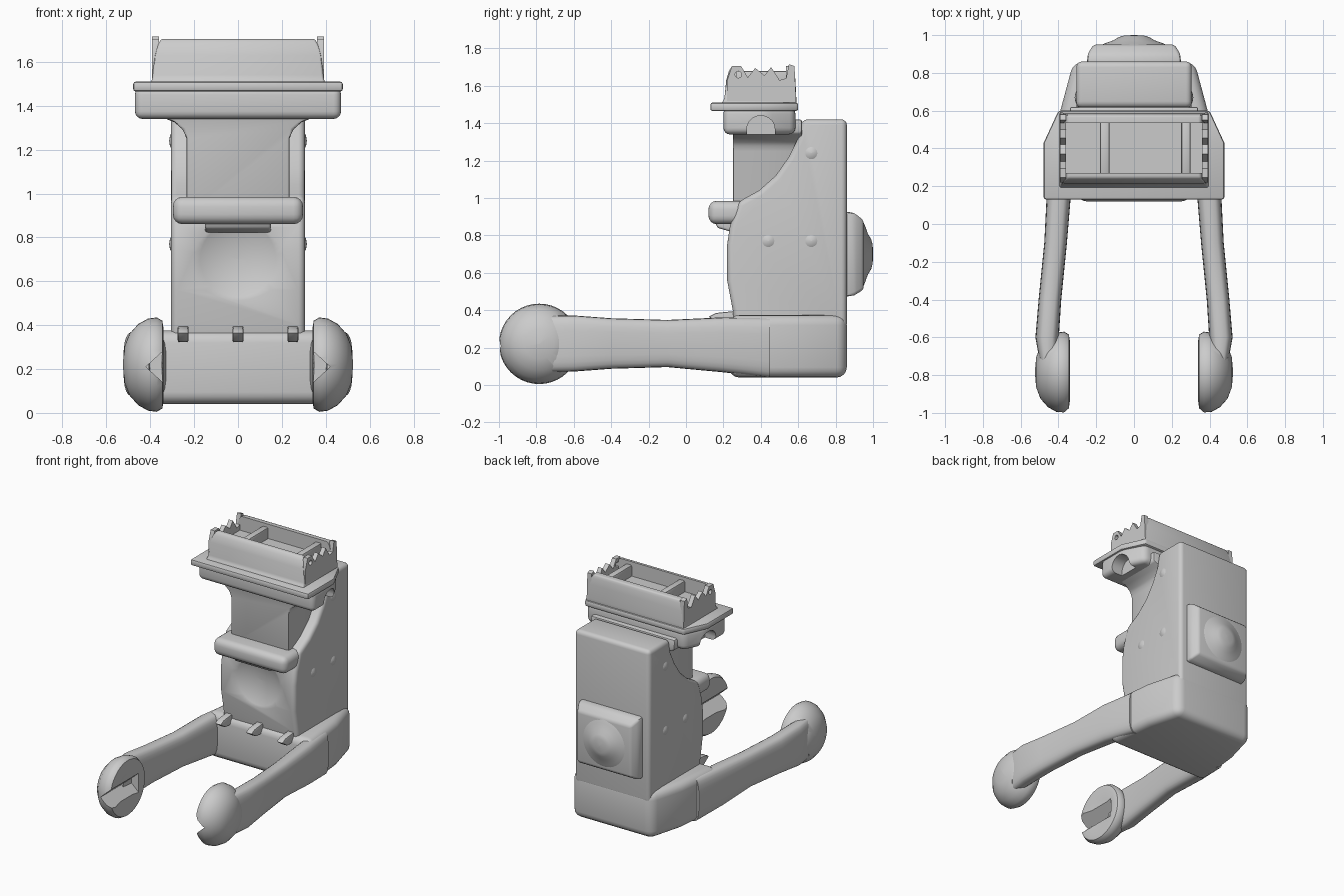
import bpy, bmesh, math
from mathutils import Vector

cube = bpy.data.objects.get("Cube")
if cube:
    bpy.data.objects.remove(cube, do_unlink=True)

grey = bpy.data.materials.new("plain_grey")
grey.use_nodes = True
colour = (0.6, 0.6, 0.6, 1)
grey.diffuse_color = colour
grey.node_tree.nodes["Principled BSDF"].inputs["Base Color"].default_value = colour


def loft(name, rings, closed_ends=True):
    """Skin a list of equal-length point rings."""
    bm = bmesh.new()
    loops = [[bm.verts.new(p) for p in ring] for ring in rings]
    n = len(loops[0])
    for a, b in zip(loops, loops[1:]):
        for i in range(n):
            j = (i + 1) % n
            bm.faces.new((a[i], a[j], b[j], b[i]))
    if closed_ends:
        bm.faces.new(loops[0])
        bm.faces.new(loops[-1])
    bmesh.ops.remove_doubles(bm, verts=bm.verts, dist=0.0001)
    bmesh.ops.recalc_face_normals(bm, faces=bm.faces)
    mesh = bpy.data.meshes.new(name)
    bm.to_mesh(mesh)
    bm.free()
    mesh.materials.append(grey)
    ob = bpy.data.objects.new(name, mesh)
    bpy.context.collection.objects.link(ob)
    return ob


def prism(name, axis, outline, low, high):
    """Extrude a 2D outline along the axis x, y or z."""
    def place(p, d):
        q = list(p)
        q.insert("xyz".index(axis), d)
        return q
    return loft(name, [[place(p, d) for p in outline] for d in (low, high)])


def box(name, x, y, z):
    return prism(name, "z", [(x[0], y[0]), (x[1], y[0]), (x[1], y[1]), (x[0], y[1])], *z)


def lathe(name, profile, y, z, axis="x", steps=40):
    """Revolve (radius, distance) points about a line along x or y."""
    rings = []
    for r, d in profile:
        ring = []
        for i in range(steps):
            t = math.tau * i / steps
            c, s = max(r, 0.0001) * math.cos(t), max(r, 0.0001) * math.sin(t)
            ring.append((d, y + c, z + s) if axis == "x" else (c, d, z + s))
        rings.append(ring)
    return loft(name, rings)


def both(half):
    """Mirror a right-hand outline (x first) to a full outline."""
    return half + [(-x, v) for x, v in reversed(half)]


def finish(ob, bevel=0, cutters=(), mirror=False, segments=4, smooth=40):
    """Bevel, cut and mirror a part, then shade it."""
    if bevel:
        m = ob.modifiers.new("round", "BEVEL")
        m.width, m.segments, m.limit_method = bevel, segments, "ANGLE"
        m.angle_limit = math.radians(25)
    for c in cutters:
        m = ob.modifiers.new("cut", "BOOLEAN")
        m.object, m.operation, m.solver = c, "DIFFERENCE", "EXACT"
        c.hide_render = True
    if mirror:
        ob.modifiers.new("mirror", "MIRROR").use_mirror_merge = False
    bpy.context.view_layer.update()
    mesh = bpy.data.meshes.new_from_object(
        ob.evaluated_get(bpy.context.evaluated_depsgraph_get()))
    ob.modifiers.clear()
    ob.data = mesh
    for c in cutters:
        bpy.data.objects.remove(c, do_unlink=True)
    bpy.ops.object.select_all(action="DESELECT")
    ob.select_set(True)
    bpy.context.view_layer.objects.active = ob
    bpy.ops.object.shade_smooth_by_angle(angle=math.radians(smooth))
    return ob


# Base block, widening towards the arms
base = prism("base", "z", both([(0.32, 0.86), (0.39, 0.6), (0.43, 0.23)]), 0.04, 0.375)
finish(base, 0.055)

# Arms reaching forward: y, centre x, half width, centre z, half height
arm_rings = []
for y, cx, w, cz, h in [(0.45, 0.365, 0.055, 0.2, 0.16), (0.2, 0.395, 0.065, 0.215, 0.147),
                        (-0.1, 0.415, 0.06, 0.222, 0.126), (-0.4, 0.445, 0.06, 0.222, 0.135),
                        (-0.6, 0.46, 0.062, 0.222, 0.15), (-0.75, 0.45, 0.045, 0.22, 0.15)]:
    ring = []
    for i in range(24):
        c, s = math.cos(math.tau * i / 24), math.sin(math.tau * i / 24)
        ring.append((cx + w * math.copysign(abs(c) ** 0.6, c), y,
                     cz + h * math.copysign(abs(s) ** 0.6, s)))
    arm_rings.append(ring)
finish(loft("arms", arm_rings), mirror=True, smooth=50)

# Domed pads with a notch on the inner face and small holes
pad = lathe("arm_pads", [(0, 0.35), (0.1, 0.35), (0.17, 0.34), (0.2, 0.345), (0.215, 0.37),
                         (0.21, 0.41), (0.185, 0.455), (0.14, 0.495), (0.08, 0.518), (0, 0.525)],
            -0.785, 0.22)
notch = prism("notch_cutter", "y", [(0.3, 0.1), (0.42, 0.21), (0.3, 0.32)], -1.1, -0.66)
holes = [lathe("hole_cutter", [(0.032, 0.45), (0.032, 0.6)], -0.68, z, steps=8)
         for z in (0.34, 0.11)]
finish(pad, cutters=[notch] + holes, mirror=True)

# Main column, with a shallow dish in its front
column = prism("column", "x", [(0.86, 0.3), (0.86, 1.42), (0.62, 1.42), (0.6, 1.32), (0.55, 1.22),
                               (0.48, 1.12), (0.39, 1.04), (0.28, 0.98), (0.235, 0.85),
                               (0.22, 0.75), (0.22, 0.56), (0.25, 0.4), (0.26, 0.3)], -0.305, 0.305)
dish = lathe("dish_cutter", [(0.45 * math.sin(math.pi * i / 32), 0.27 - 0.45 + 0.45 * math.cos(math.pi * i / 32))
                             for i in range(33)], 0, 0.7, axis="y", steps=48)
finish(column, 0.03, [dish])

# Small rounded studs on the column sides
for i, (y, z) in enumerate([(0.44, 0.77), (0.67, 0.77), (0.67, 1.24)]):
    stud = lathe(f"side_studs_{i + 1}", [(0.04, 0.3), (0.025, 0.31), (0, 0.314)], y, z, steps=16)
    finish(stud, mirror=True, smooth=60)

# Neck flaring out under the head
neck = prism("neck", "y", both([(0.235, 0.9), (0.235, 1.25), (0.25, 1.29), (0.29, 1.325),
                                (0.34, 1.345), (0.34, 1.42)]), 0.25, 0.62)
finish(neck, 0.012, segments=2)

# Belt bar across the front
finish(box("belt", (-0.297, 0.297), (0.12, 0.4), (0.86, 0.985)), 0.045)
belly = prism("belt_underside", "x", [(0.15, 0.88), (0.17, 0.84), (0.24, 0.82), (0.3, 0.88)], -0.15, 0.15)
finish(belly, 0.012)

# Back plate with a low dome
plate_rings = []
for y, x, low, high in [(0.84, 0.25, 0.47, 0.93), (0.9, 0.245, 0.48, 0.92), (0.95, 0.215, 0.51, 0.88)]:
    plate_rings.append([(-x, y, low), (x, y, low), (x, y, high), (-x, y, high)])
finish(loft("back_plate", plate_rings), 0.015, segments=2)
finish(lathe("back_dome", [(0.18, 0.945), (0.15, 0.958), (0.11, 0.972), (0.08, 0.99), (0.05, 0.998),
                           (0, 1.0)], 0, 0.7, axis="y"))

# Lower head with an arched recess in each side
plan = [(0.47, 0.2), (0.47, 0.43), (0.39, 0.585)]
lower = prism("lower_head", "z", both(plan), 1.34, 1.485)
arch_shape = [(0.4 - 0.075 * math.cos(math.pi * i / 10), 1.37 + 0.07 * math.sin(math.pi * i / 10))
              for i in range(11)] + [(0.475, 1.3), (0.325, 1.3)]
arches = [prism("arch_cutter", "x", arch_shape, *span) for span in ((0.38, 0.6), (-0.6, -0.38))]
finish(lower, 0.035, arches)

# Brim around the head
brim = prism("brim", "z", both([(0.478, 0.13), (0.478, 0.43), (0.4, 0.6)]), 1.465, 1.51)
finish(brim, 0.012, segments=2)

# Open upper head with sloping walls
head_rings = []
for z, x, front, back in [(1.49, 0.4, 0.18, 0.59), (1.53, 0.39, 0.205, 0.59), (1.63, 0.38, 0.215, 0.585),
                          (1.68, 0.365, 0.23, 0.58), (1.705, 0.35, 0.245, 0.575)]:
    head_rings.append([(-x, front, z), (x, front, z), (x, back, z), (-x, back, z)])
tray = box("tray_cutter", (-0.45, 0.45), (0.27, 0.535), (1.6, 1.8))
finish(loft("upper_head", head_rings), 0.01, [tray], segments=2)

# Ribs across the tray
for side, x in (("right", -0.155), ("left", 0.275)):
    finish(box(side + "_tray_rib", (x - 0.025, x + 0.025), (0.25, 0.55), (1.58, 1.68)), 0.012, segments=2)

# Ragged end walls of the tray
ends = prism("tray_end_walls", "x", [(0.22, 1.5), (0.22, 1.63), (0.245, 1.705), (0.295, 1.705),
                                     (0.33, 1.645), (0.37, 1.695), (0.42, 1.655), (0.455, 1.7),
                                     (0.5, 1.63), (0.535, 1.64), (0.55, 1.715), (0.58, 1.705),
                                     (0.59, 1.5)], 0.36, 0.393)
eyelet = lathe("eyelet_cutter", [(0.018, 0.3), (0.018, 0.5)], 0.28, 1.66, steps=12)
finish(ends, cutters=[eyelet], mirror=True)

# Three small hinges along the front edge of the base
for i, x in enumerate((-0.25, 0, 0.25)):
    hinge = prism(f"hinge_{i + 1}", "x", [(0.18, 0.325), (0.12, 0.365), (0.16, 0.385), (0.3, 0.4), (0.3, 0.32)],
                  x - 0.025, x + 0.025)
    finish(hinge, 0.008, segments=2)
